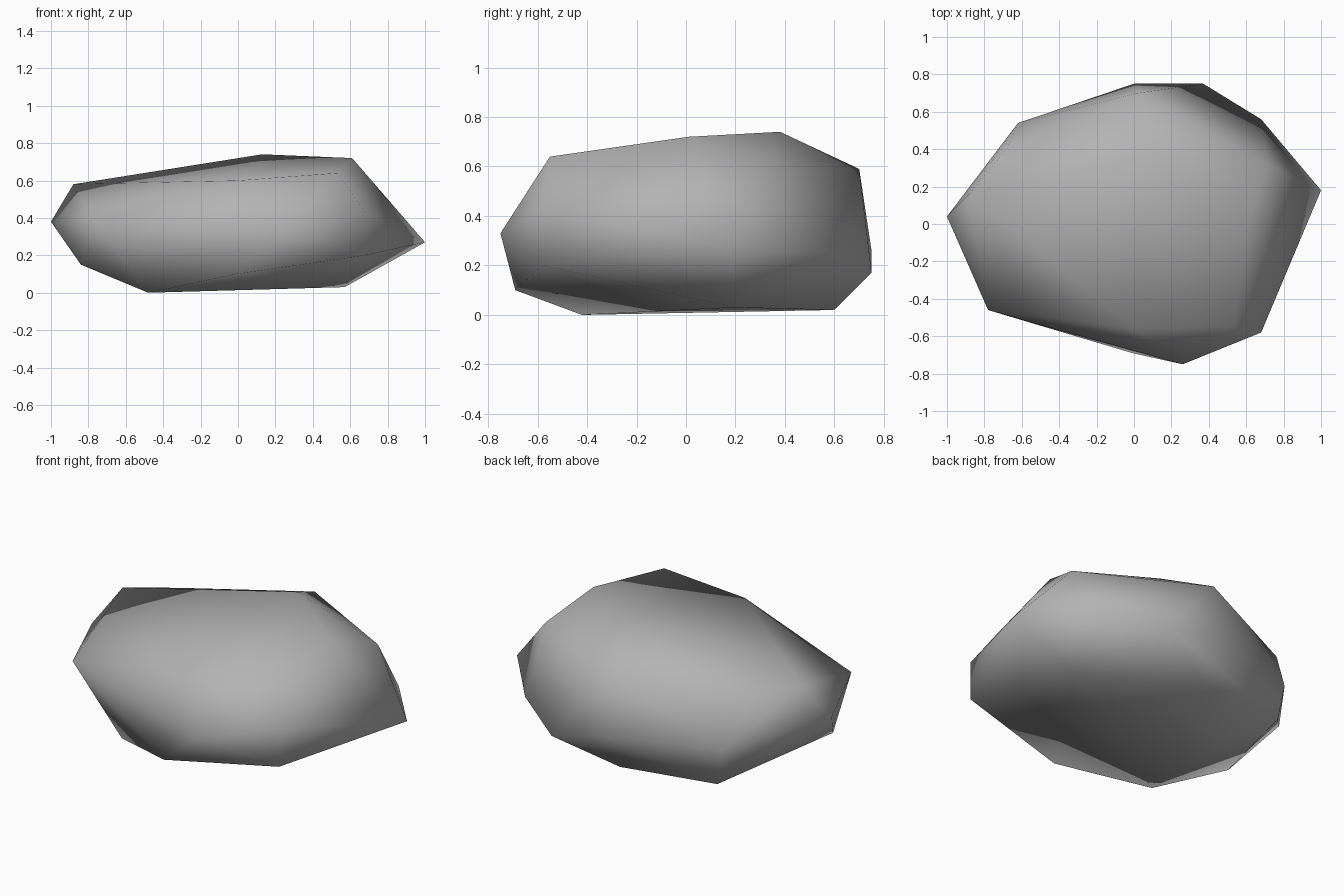
import bpy
import bmesh

# Remove the default object
default_cube = bpy.data.objects.get("Cube")
if default_cube:
    bpy.data.objects.remove(default_cube, do_unlink=True)


def make_material(name, colour):
    material = bpy.data.materials.new(name)
    material.use_nodes = True
    material.diffuse_color = colour
    shader = material.node_tree.nodes["Principled BSDF"]
    shader.inputs["Base Color"].default_value = colour
    return material


def make_boulder(name, corner_groups, material):
    """Wrap a smooth-shaded convex stone around groups of corner points."""
    mesh = bpy.data.meshes.new(name)
    bm = bmesh.new()
    for corners in corner_groups:
        for corner in corners:
            bm.verts.new(corner)
    result = bmesh.ops.convex_hull(bm, input=list(bm.verts))
    leftovers = set(result["geom_interior"]) | set(result["geom_unused"])
    bmesh.ops.delete(
        bm,
        geom=[item for item in leftovers if isinstance(item, bmesh.types.BMVert)],
        context="VERTS",
    )
    bmesh.ops.recalc_face_normals(bm, faces=list(bm.faces))
    for face in bm.faces:
        face.smooth = True
    bm.to_mesh(mesh)
    bm.free()
    mesh.materials.append(material)
    boulder = bpy.data.objects.new(name, mesh)
    bpy.context.scene.collection.objects.link(boulder)
    return boulder


# Flat underside
underside = [(-.48, -.42, 0), (.57, .2, .03), (.02, .6, .02), (-.58, .53, .05)]

# Lower bevel rising from the underside
lower_rim = [(-.01, -.69, .1), (.68, -.58, .2), (.37, .75, .17), (-.84, -.2, .15)]

# Widest belt of the stone
belt = [
    (.26, -.75, .33), (.68, -.58, .43), (1, .18, .27), (.68, .56, .25),
    (0, .75, .26), (-.62, .54, .27), (-1, .04, .38), (-.78, -.46, .4),
]

# Upper shoulder
shoulder = [(0, -.56, .6), (-.88, .16, .58), (-.68, .4, .54), (.02, .7, .59)]

# Gently sloping crown
crown = [(.53, -.55, .64), (.61, .01, .72), (.71, .32, .6), (.13, .38, .74)]

stone_grey = make_material("stone grey", (.45, .45, .45, 1))
make_boulder("boulder", [underside, lower_rim, belt, shoulder, crown], stone_grey)
